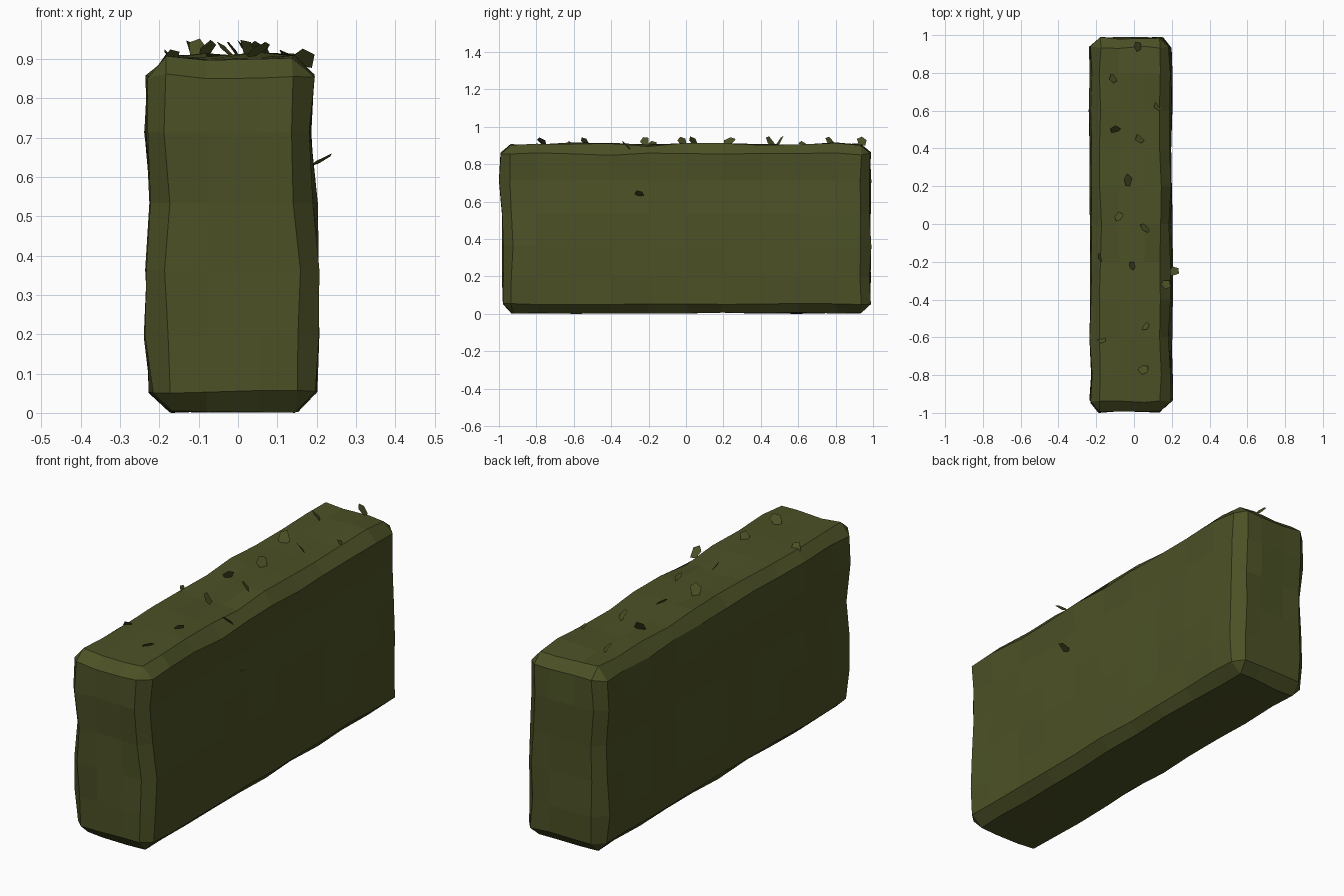
import bpy, bmesh, math, random
from mathutils import Vector, Euler

if "Cube" in bpy.data.objects:
    bpy.data.objects.remove(bpy.data.objects["Cube"])

random.seed(7)


def material(name, rgb):
    m = bpy.data.materials.new(name)
    m.diffuse_color = (*rgb, 1)
    m.use_nodes = True
    m.node_tree.nodes["Principled BSDF"].inputs["Base Color"].default_value = m.diffuse_color
    return m


green = material("hedge green", (0.072, 0.082, 0.019))


def finish(bm, name):
    mesh = bpy.data.meshes.new(name)
    bm.to_mesh(mesh)
    bm.free()
    mesh.materials.append(green)
    ob = bpy.data.objects.new(name, mesh)
    bpy.context.collection.objects.link(ob)
    return ob


def lerp_profile(pts, t):
    # piecewise linear lookup
    if t <= pts[0][0]:
        return pts[0][1]
    for (a, va), (b, vb) in zip(pts, pts[1:]):
        if t <= b:
            return va + (vb - va) * (t - a) / (b - a)
    return pts[-1][1]


# Clipped hedge body: chamfered block cut into a grid, then made uneven
X0, X1, Y, Z0, Z1 = -0.22, 0.197, 0.98, 0.01, 0.912
bm = bmesh.new()
bmesh.ops.create_cube(bm, size=1)
for v in bm.verts:
    v.co = ((X0 + X1) / 2 + v.co.x * (X1 - X0), v.co.y * 2 * Y,
            (Z0 + Z1) / 2 + v.co.z * (Z1 - Z0))
bmesh.ops.bevel(bm, geom=bm.edges[:], offset=0.05, segments=1,
                affect='EDGES', profile=0.5)


def cut(axis, value):
    n = Vector((0, 0, 0))
    n[axis] = 1
    bmesh.ops.bisect_plane(bm, geom=bm.verts[:] + bm.edges[:] + bm.faces[:],
                           plane_co=n * value, plane_no=n)


for x in (-0.08, 0.055):
    cut(0, x)
for i in range(9):
    cut(1, -0.8 + 0.2 * i)
for z in (0.2, 0.37, 0.54, 0.72):
    cut(2, z)

left = [(0.05, 0.0), (0.2, -0.013), (0.37, -0.01), (0.54, 0.0), (0.72, -0.012), (0.87, -0.008)]
right = [(0.05, 0.0), (0.2, 0.003), (0.37, 0.006), (0.54, 0.0), (0.72, -0.01), (0.87, -0.008)]
front = [(0.05, 0.0), (0.54, 0.0), (0.72, -0.016), (0.87, -0.009)]
for v in bm.verts:
    x, y, z = v.co
    j = lambda a: random.uniform(-a, a)
    if x < -0.16:
        v.co.x += lerp_profile(left, z) + j(0.007)
    elif x > 0.14:
        v.co.x += lerp_profile(right, z) + j(0.007)
    if y < -0.9:
        v.co.y += lerp_profile(front, z) + j(0.006)
    elif y > 0.9:
        v.co.y += 0.005 + j(0.006)
    if z > 0.83:
        v.co.z += 0.005 * math.sin(y * 9 + x * 6) + j(0.007)
    elif z < 0.1:
        v.co.z += j(0.004)
low = min(v.co.z for v in bm.verts)
for v in bm.verts:
    v.co.z -= low
bmesh.ops.recalc_face_normals(bm, faces=bm.faces[:])
finish(bm, "hedge_body")

# Loose leaves: small five-sided cards poking out of the top and one side
spots = [(-0.11, 0.77), (0.02, 0.94), (0.13, 0.63), (-0.10, 0.50), (0.03, 0.45),
         (-0.03, 0.23), (-0.08, 0.04), (0.06, -0.02), (-0.17, -0.18),
         (-0.01, -0.22), (0.17, -0.32), (-0.17, -0.61), (0.06, -0.54), (0.05, -0.77)]
shape = [(-0.016, -0.03), (0.014, -0.026), (0.026, 0.008), (0.004, 0.032), (-0.024, 0.016)]
bm = bmesh.new()


def leaf(pos, rot, scale=1.0):
    r = Euler(rot).to_matrix()
    bm.faces.new([bm.verts.new(Vector(pos) + r @ Vector((a * scale, b * scale, 0)))
                  for a, b in shape])


for x, y in spots:
    tilt = random.choice((-1, 1)) * random.uniform(0.6, 1.0)
    drop = 0.02 if abs(x) > 0.12 else 0.0
    leaf((x, y, 0.922 - drop), (tilt, random.uniform(-0.4, 0.4), random.uniform(0, 6.28)),
         random.uniform(0.9, 1.15))
leaf((0.212, -0.25, 0.643), (-0.5, 0.2, 1.57))
finish(bm, "loose_leaves")
